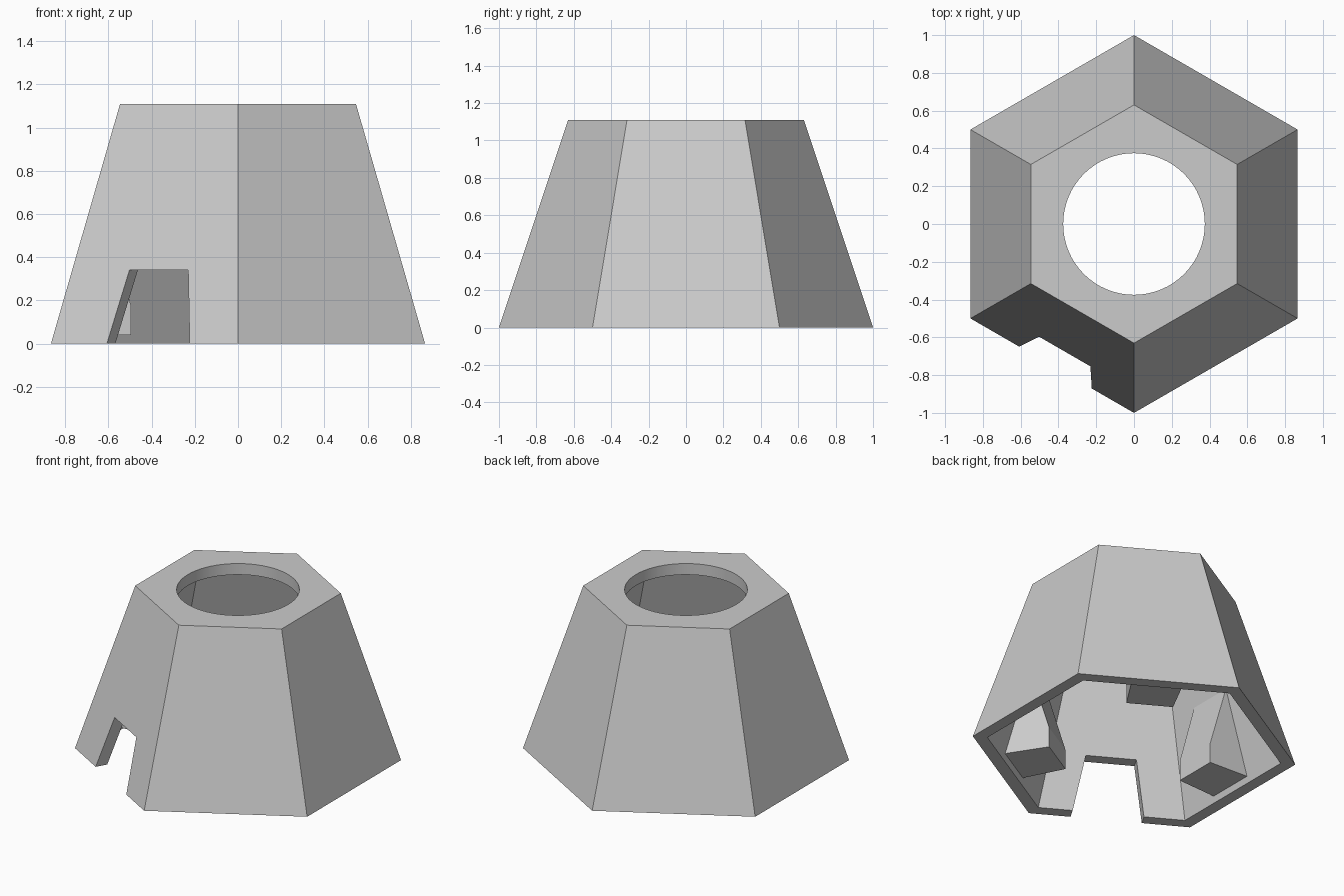
import bpy, bmesh, math
from mathutils import Vector

cube = bpy.data.objects.get("Cube")
if cube:
    bpy.data.objects.remove(cube, do_unlink=True)

HEIGHT = 1.11
WALL = 0.078                  # horizontal wall thickness
TOP_PLATE = 0.075
BASE_APOTHEM = math.cos(math.pi / 6)
SLOPE = (BASE_APOTHEM - 0.546) / HEIGHT

grey = bpy.data.materials.new("light grey")
grey.use_nodes = True
colour = (0.6, 0.6, 0.6, 1)
grey.diffuse_color = colour
grey.node_tree.nodes["Principled BSDF"].inputs["Base Color"].default_value = colour


def loft(name, rings):
    """Closed solid through matching rings of points."""
    bm = bmesh.new()
    loops = [[bm.verts.new(p) for p in ring] for ring in rings]
    for low, high in zip(loops, loops[1:]):
        for i in range(len(low)):
            j = (i + 1) % len(low)
            bm.faces.new((low[i], low[j], high[j], high[i]))
    bm.faces.new(loops[0][::-1])
    bm.faces.new(loops[-1])
    bmesh.ops.recalc_face_normals(bm, faces=bm.faces)
    mesh = bpy.data.meshes.new(name)
    bm.to_mesh(mesh)
    bm.free()
    mesh.materials.append(grey)
    obj = bpy.data.objects.new(name, mesh)
    bpy.context.collection.objects.link(obj)
    return obj


def ring(radius, z, sides):
    return [(radius * math.sin(math.tau * i / sides),
             radius * math.cos(math.tau * i / sides), z) for i in range(sides)]


def hex_ring(inset, z):
    return ring((BASE_APOTHEM - SLOPE * z - inset) / BASE_APOTHEM, z, 6)


def on_side(angle, out, along, z):
    """Point given by its distance out from the axis and along one side."""
    a = math.radians(angle)
    n, t = Vector((math.cos(a), math.sin(a), 0)), Vector((-math.sin(a), math.cos(a), 0))
    return n * out + t * along + Vector((0, 0, z))


# Hollow six-sided shell with a round top opening and a tapered doorway
shell = loft("hexagonal_shell", [hex_ring(0, 0), hex_ring(0, HEIGHT)])
cavity = loft("cavity_cutter", [hex_ring(WALL, -0.1), hex_ring(WALL, HEIGHT - TOP_PLATE)])
opening = loft("opening_cutter", [ring(0.375, 0.9, 64), ring(0.375, 1.3, 64)])
doorway_profile = [(-0.214, -0.07), (0.255, -0.07), (0.177, 0.34), (-0.137, 0.34)]
doorway = loft("doorway_cutter", [[on_side(240, out, s, z) for s, z in doorway_profile]
                                  for out in (0.55, 1.1)])

cutters = (cavity, opening, doorway)
for cutter in cutters:
    cutter.hide_render = True
    mod = shell.modifiers.new(cutter.name, "BOOLEAN")
    mod.operation, mod.solver, mod.object = "DIFFERENCE", "EXACT", cutter

# Bake the cuts and drop the cutters
graph = bpy.context.evaluated_depsgraph_get()
baked = bpy.data.meshes.new_from_object(shell.evaluated_get(graph))
shell.modifiers.clear()
shell.data = baked
for cutter in cutters:
    bpy.data.objects.remove(cutter, do_unlink=True)

# Three sloped support blocks on alternate inner walls
block_profile = [(0.495, 0.04), (0.495, 0.175), (0.615, 0.6), (0.64, 0.6), (0.805, 0.04)]
for name, angle in (("back", 60), ("right", 180), ("front", 300)):
    loft(name + "_support_block",
         [[on_side(angle, out, 0.01 + side * (0.12 + 0.05 * out), z)
           for out, z in block_profile] for side in (-1, 1)])

# Smooth only the round opening
bpy.ops.object.select_all(action="DESELECT")
shell.select_set(True)
bpy.context.view_layer.objects.active = shell
bpy.ops.object.shade_smooth_by_angle(angle=math.radians(20))
